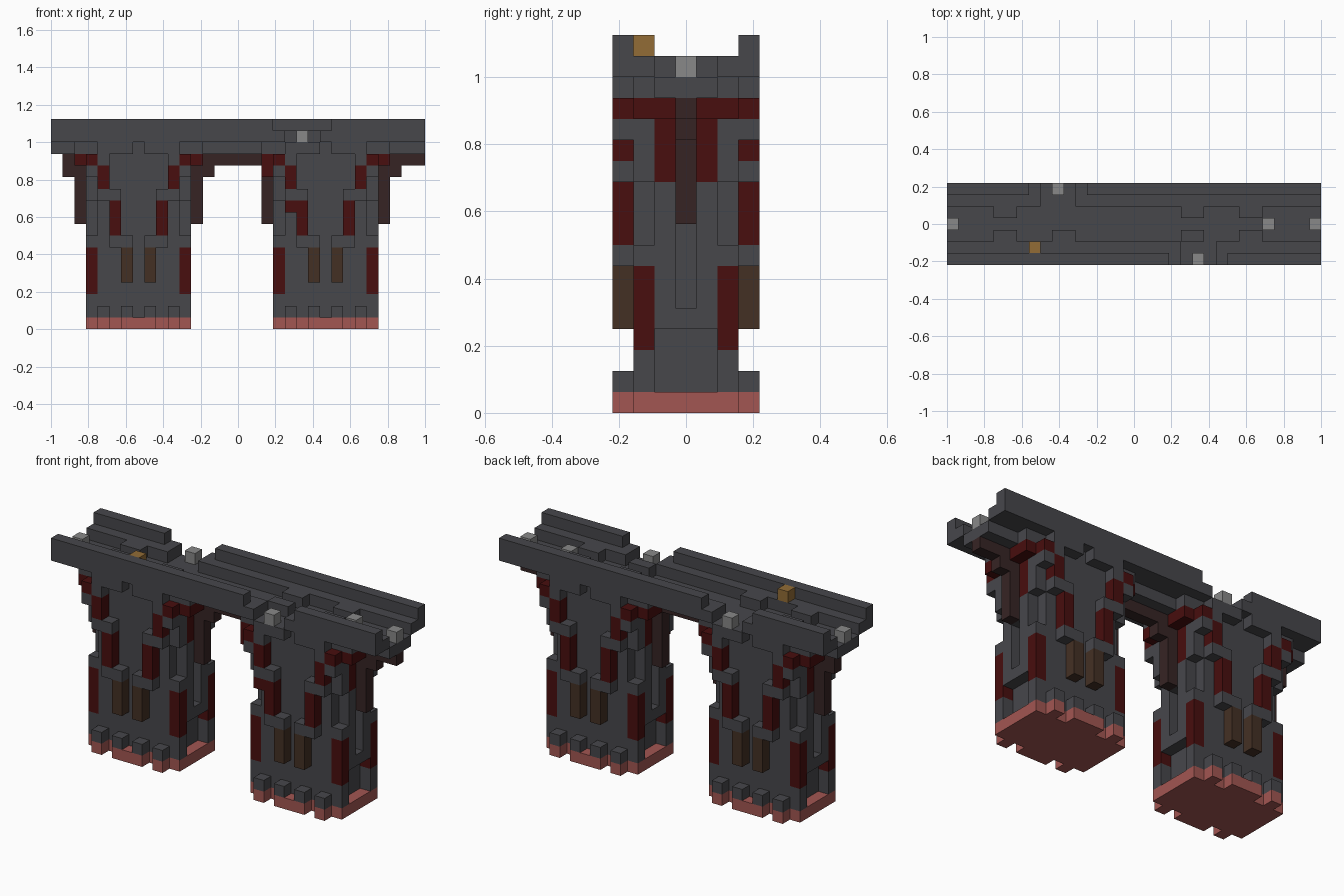
import bpy, bmesh
from mathutils import Matrix, Vector

old = bpy.data.objects.get("Cube")
if old:
    bpy.data.objects.remove(old, do_unlink=True)

U = 2 / 32                     # block size
NX, NY = 32, 7                 # blocks along x and y
LEFT, RIGHT = 3, 19            # first column of each pier


def material(name, rgb):
    lin = [(c / 255 / 12.92) if c < 11 else ((c / 255 + .055) / 1.055) ** 2.4 for c in rgb]
    m = bpy.data.materials.new(name)
    m.use_nodes = True
    m.diffuse_color = (*lin, 1)
    m.node_tree.nodes["Principled BSDF"].inputs["Base Color"].default_value = (*lin, 1)
    return m


STONE = material("dark_stone", (71, 71, 75))
RED = material("deep_red", (72, 14, 14))
UMBER = material("dark_umber", (54, 36, 36))
BROWN = material("timber_brown", (68, 48, 36))
PINK = material("clay_pink", (162, 86, 82))
LIGHT = material("light_grey", (136, 136, 136))
GOLD = material("gold", (146, 108, 54))


def build(name, mat, boxes):
    """One object from block ranges; each range is a pair or a single index."""
    cells = set()
    for spans in boxes:
        a, b, c = [(s, s) if isinstance(s, int) else s for s in spans]
        cells |= {(i, j, k) for i in range(a[0], a[1] + 1)
                  for j in range(b[0], b[1] + 1) for k in range(c[0], c[1] + 1)}
    bm = bmesh.new()
    for i, j, k in sorted(cells):
        at = Vector((i + .5 - NX / 2, j + .5 - NY / 2, k + .5)) * U
        bmesh.ops.create_cube(bm, size=U, matrix=Matrix.Translation(at))
    # drop the hidden walls between touching blocks, then weld
    seen = {}
    for f in bm.faces:
        seen.setdefault(tuple(round(v * 4 / U) for v in f.calc_center_median()), []).append(f)
    inner = [f for fs in seen.values() if len(fs) > 1 for f in fs]
    bmesh.ops.delete(bm, geom=inner, context='FACES')
    bmesh.ops.remove_doubles(bm, verts=bm.verts, dist=U / 50)
    bmesh.ops.dissolve_limit(bm, angle_limit=.01, verts=bm.verts, edges=bm.edges)
    me = bpy.data.meshes.new(name)
    bm.to_mesh(me)
    bm.free()
    me.materials.append(mat)
    bpy.context.collection.objects.link(bpy.data.objects.new(name, me))


def flip(s, last):
    a, b = (s, s) if isinstance(s, int) else s
    return (last - b, last - a)


def shift(s, d):
    return s + d if isinstance(s, int) else (s[0] + d, s[1] + d)


def pier(start, boxes):
    """Mirror a quarter pier both ways and move it to its place."""
    out = []
    for x, y, z in boxes:
        for mx in (x, flip(x, 8)):
            out += [(shift(mx, start), my, z) for my in (y, flip(y, 6))]
    return out


# Piers
for side, start in (("right", LEFT), ("left", RIGHT)):
    damaged = start == RIGHT
    build(side + "_footing", PINK, pier(start, [
        ((0, 8), (1, 5), 0), (1, 0, 0), ((3, 5), 0, 0)]))
    build(side + "_pier", STONE, pier(start, [
        ((1, 7), (1, 5), (1, 14)),          # core
        (1, 0, 1), (3, 0, 1),               # foot studs
        (0, 1, (1, 2)), (0, 1, 7),          # corner foot and cap
        (0, (2, 4), 4),                     # side ledge
        (0, 2, (5, 10)),                    # side columns
        (0, 3, (9, 14)),
        (0, 1, (11, 13)),
        (3, 0, 7), (2, 0, 7),               # stepped rib caps
        (2, 0, 11), (1, 0, 11),
        (1, 0, 14), (0, 0, 13)]))
    ribs = pier(start, [
        (0, 1, (3, 6)), (2, 0, (8, 10)), (1, 0, (12, 13)),
        (0, (0, 1), 14), (-1, (1, 2), 14), (0, 2, (11, 14))])
    if damaged:
        ribs += [(20, 0, 10), (18, 1, 13)]
    build(side + "_ribs", RED, ribs)
    build(side + "_front_struts", BROWN, pier(start, [(3, 0, (4, 6))]))
    hangers = pier(start, [(-1, 3, (9, 14))])
    hangers.append((start + 10, 3, (13, 14)))
    if not damaged:
        hangers.append((start - 2, 3, (13, 14)))
    build(side + "_hangers", UMBER, hangers)

# Beams under the deck
build("under_beams", UMBER, [((14, 17), 3, 14), ((30, 31), 3, 14)])

# Deck with stepped underside
deck = [((0, 31), (2, 4), 15)]
for s in (LEFT, RIGHT):
    deck.append(((s - 1, s + 9), (1, 5), 15))
    for a in (s + 1, s + 5):
        deck += [((a, a + 2), j, 15) for j in (0, 6)]
# Raised kerbs with inner teeth and two broken places
deck += [((0, 19), 1, 16), ((23, 31), 1, 16), ((0, 7), 5, 16), ((11, 31), 5, 16)]
for s in (LEFT, RIGHT):
    for a in (s + 1, s + 6):
        deck.append(((a, a + 1), 2, 16))
        if a != 9:
            deck.append(((a, a + 1), 4, 16))
build("deck", STONE, deck)

# Parapets, each with a stepped gap
for name, j, gap in (("front_parapet", 0, 19), ("back_parapet", 6, 7)):
    build(name, STONE, [((0, gap), j, 16), ((gap + 4, 31), j, 16),
                        ((0, gap - 1), j, 17), ((gap + 5, 31), j, 17)])

# Loose blocks on top
build("light_blocks", LIGHT, [(21, 0, 16), (9, 6, 16), (0, 3, 16), (27, 3, 16), (31, 3, 16)])
build("gold_block", GOLD, [(7, 1, 17)])
